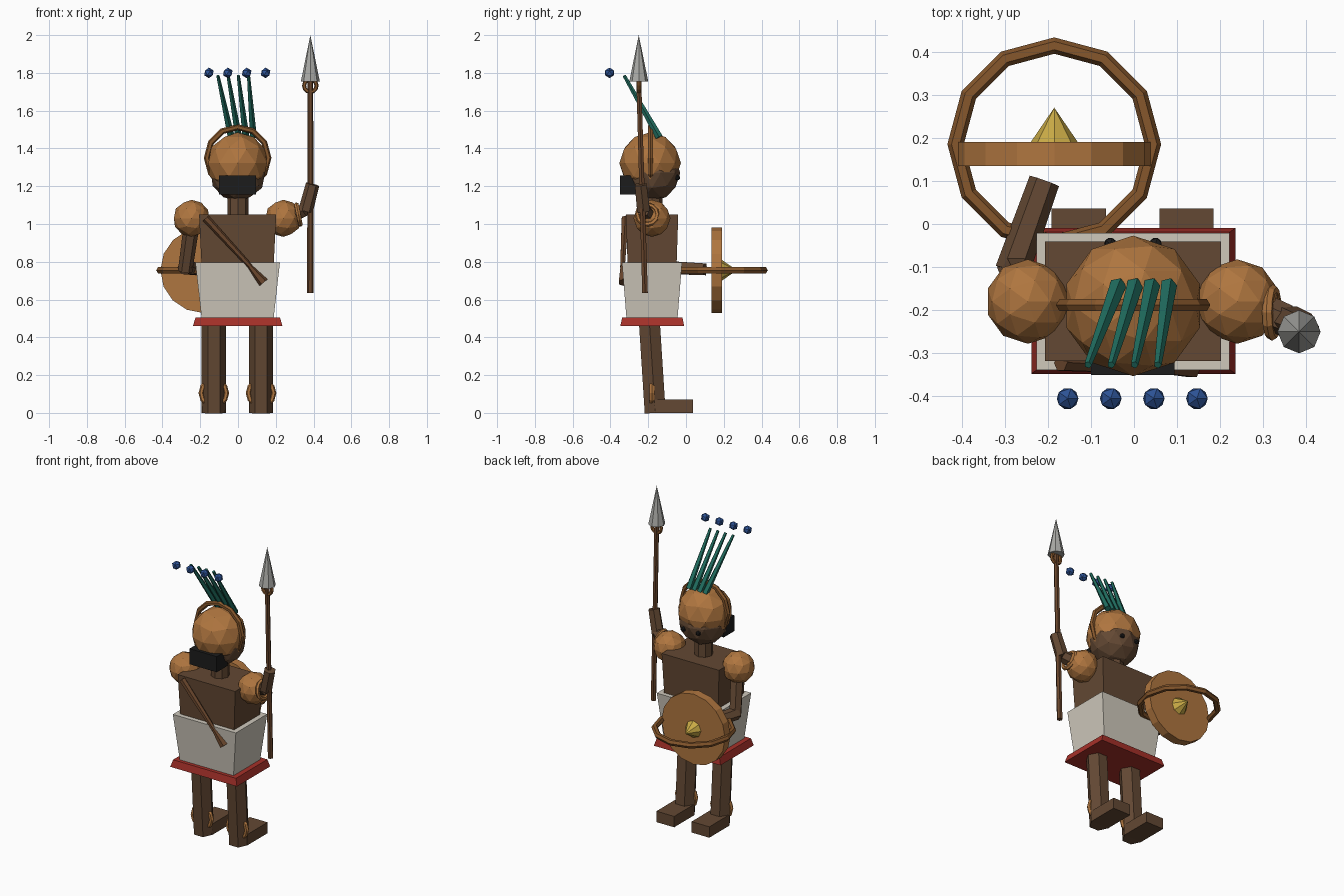
import bpy, bmesh, math
from mathutils import Vector, Matrix

if "Cube" in bpy.data.objects:
    bpy.data.objects.remove(bpy.data.objects["Cube"])


def mat(name, rgb):
    m = bpy.data.materials.new(name)
    m.diffuse_color = (*rgb, 1)
    m.use_nodes = True
    m.node_tree.nodes["Principled BSDF"].inputs["Base Color"].default_value = m.diffuse_color
    return m


SKIN = mat("dark_brown", (0.125, 0.065, 0.033))
WOOD = mat("wood", (0.14, 0.06, 0.025))
TAN = mat("tan", (0.43, 0.18, 0.05))
BAND = mat("band_brown", (0.24, 0.095, 0.025))
CLOTH = mat("cloth", (0.62, 0.58, 0.50))
RED = mat("red", (0.38, 0.03, 0.022))
BLACK = mat("black", (0.012, 0.012, 0.012))
TEAL = mat("teal", (0.015, 0.16, 0.12))
BLUE = mat("blue", (0.026, 0.085, 0.30))
GOLD = mat("gold", (0.58, 0.40, 0.06))
STEEL = mat("steel", (0.40, 0.40, 0.38))


def finish(name, bm, material):
    bmesh.ops.recalc_face_normals(bm, faces=bm.faces)
    me = bpy.data.meshes.new(name)
    bm.to_mesh(me)
    bm.free()
    me.materials.append(material)
    ob = bpy.data.objects.new(name, me)
    bpy.context.collection.objects.link(ob)
    return ob


def rod(name, a, b, r1, r2, n, material):
    """Tapered n-sided prism from a to b; r2 = 0 makes a cone."""
    a, b = Vector(a), Vector(b)
    d = (b - a).normalized()
    ref = Vector((1, 0, 0)) if abs(d.x) < 0.8 else Vector((0, 1, 0))
    u = (ref - d * ref.dot(d)).normalized()
    v = d.cross(u)
    bm = bmesh.new()

    def ring(c, r):
        return [bm.verts.new(c + u * r * math.cos(2 * math.pi * i / n)
                             + v * r * math.sin(2 * math.pi * i / n)) for i in range(n)]
    lo = ring(a, r1)
    bm.faces.new(lo)
    if r2 > 0:
        hi = ring(b, r2)
        bm.faces.new(hi)
        for i in range(n):
            bm.faces.new((lo[i], lo[(i + 1) % n], hi[(i + 1) % n], hi[i]))
    else:
        tip = bm.verts.new(b)
        for i in range(n):
            bm.faces.new((lo[i], lo[(i + 1) % n], tip))
    return finish(name, bm, material)


def block(name, x, y, z, material, taper=1.0):
    """Box between limits; taper scales the bottom relative to the top."""
    c = Vector((sum(x) / 2, sum(y) / 2, sum(z) / 2))
    bm = bmesh.new()
    bmesh.ops.create_cube(bm, size=1)
    for p in bm.verts:
        s = taper if p.co.z < 0 else 1
        p.co = c + Vector((p.co.x * (x[1] - x[0]) * s,
                           p.co.y * (y[1] - y[0]) * s,
                           p.co.z * (z[1] - z[0])))
    return finish(name, bm, material)


def ball(name, c, r, material, sub=2):
    bm = bmesh.new()
    bmesh.ops.create_icosphere(bm, subdivisions=sub, radius=r, matrix=Matrix.Translation(c))
    return finish(name, bm, material)


def hoop(name, c, R, r, axis, material, n=12, m=6):
    """Low-poly torus around the given axis."""
    rot = Vector((0, 0, 1)).rotation_difference(Vector(axis)).to_matrix()
    bm = bmesh.new()
    g = [[bm.verts.new(Vector(c) + rot @ Vector((
        (R + r * math.cos(2 * math.pi * j / m)) * math.cos(2 * math.pi * i / n),
        (R + r * math.cos(2 * math.pi * j / m)) * math.sin(2 * math.pi * i / n),
        r * math.sin(2 * math.pi * j / m)))) for j in range(m)] for i in range(n)]
    for i in range(n):
        for j in range(m):
            k, l = (i + 1) % n, (j + 1) % m
            bm.faces.new((g[i][j], g[k][j], g[k][l], g[i][l]))
    return finish(name, bm, material)


# Legs, feet and ankle rings
for side, s in (("left", -1), ("right", 1)):
    x = s * 0.125 - 0.003
    rod(side + "_leg", (x, -0.163, 0.0), (x, -0.197, 0.53), 0.064, 0.064, 6, SKIN)
    block(side + "_foot", (x - 0.063, x + 0.063), (-0.17, 0.036), (0, 0.07), SKIN)
    hoop(side + "_ankle_ring", (x, -0.18, 0.105), 0.067, 0.014, (0, 1, 0), TAN)

# Body and clothing
block("skirt_hem", (-0.225, 0.222), (-0.338, -0.019), (0.46, 0.505), RED, 1.06)
block("skirt", (-0.226, 0.222), (-0.339, -0.021), (0.50, 0.797), CLOTH, 0.85)
block("torso", (-0.206, 0.202), (-0.318, -0.041), (0.55, 1.05), SKIN, 0.88)
rod("neck", (0, -0.18, 1.03), (0, -0.18, 1.18), 0.055, 0.055, 8, SKIN)

# Club slung across the back
rod("club_handle", (-0.17, -0.322, 1.03), (0.065, -0.336, 0.775), 0.021, 0.014, 6, WOOD)
rod("club_head", (0.055, -0.334, 0.785), (0.135, -0.332, 0.69), 0.013, 0.027, 6, WOOD)

# Head, cap, eyes and hair bun
ball("face", (0, -0.18, 1.27), 0.15, SKIN)
ball("cap", (-0.002, -0.19, 1.322), 0.163, TAN)
hoop("head_band", (-0.002, -0.188, 1.35), 0.163, 0.016, (0, 1, 0), BAND)
for side, x in (("left", -0.055), ("right", 0.05)):
    ball(side + "_eye", (x, -0.046, 1.245), 0.016, BLACK, 1)
block("hair_bun", (-0.1, 0.094), (-0.35, -0.24), (1.157, 1.257), BLACK)

# Feathers with floating beads
for i in range(4):
    rod(f"feather_{i + 1}", (-0.037 + 0.039 * i, -0.142, 1.46),
        (-0.107 + 0.054 * i, -0.327, 1.785), 0.02, 0.009, 5, TEAL)
    ball(f"bead_{i + 1}", (-0.154 + 0.1 * i, -0.405, 1.8), 0.028, BLUE, 1)

# Shoulders
for side, x in (("left", -0.246), ("right", 0.24)):
    ball(side + "_shoulder", (x, -0.18, 1.03), 0.098, TAN)

# Left arm reaching forward with the shield
rod("left_upper_arm", (-0.245, -0.17, 1.0), (-0.28, -0.10, 0.75), 0.042, 0.038, 6, SKIN)
rod("left_forearm", (-0.283, -0.11, 0.77), (-0.208, 0.10, 0.76), 0.04, 0.036, 6, SKIN)
S = (-0.185, 0.755)
rod("shield", (S[0], 0.135, S[1]), (S[0], 0.19, S[1]), 0.226, 0.226, 16, TAN)
rod("shield_boss", (S[0], 0.185, S[1]), (S[0], 0.27, S[1]), 0.058, 0, 8, GOLD)
hoop("shield_hoop", (S[0], 0.185, S[1]), 0.229, 0.019, (0, 0, 1), BAND)

# Right arm raised with the spear
rod("right_upper_arm", (0.25, -0.18, 1.03), (0.355, -0.225, 1.075), 0.042, 0.038, 6, SKIN)
rod("right_forearm", (0.358, -0.225, 1.07), (0.395, -0.24, 1.21), 0.039, 0.036, 6, SKIN)
hoop("arm_ring", (0.32, -0.205, 1.05), 0.053, 0.013, (1, 0, 0.2), TAN)
rod("spear_shaft", (0.383, -0.217, 0.635), (0.383, -0.25, 1.76), 0.017, 0.015, 6, WOOD)
rod("spear_head", (0.383, -0.25, 1.755), (0.383, -0.25, 2.0), 0.05, 0, 8, STEEL)
hoop("spear_ring", (0.383, -0.249, 1.732), 0.033, 0.011, (0, 1, 0), BAND)
